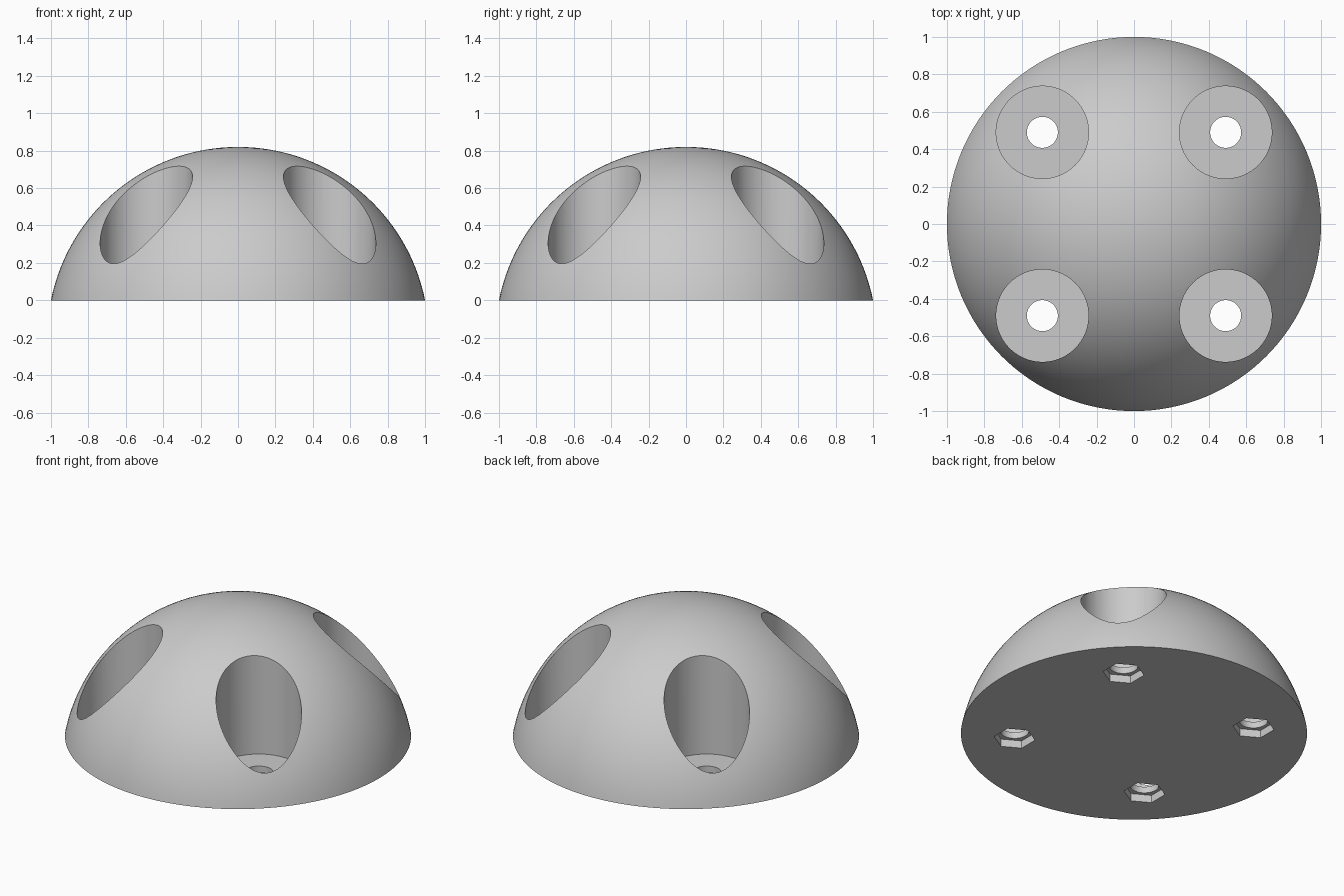
import bpy
import bmesh
from math import sin, cos, asin, pi, radians
from mathutils import Matrix

cube = bpy.data.objects.get("Cube")
if cube:
    bpy.data.objects.remove(cube, do_unlink=True)

SPHERE_R, SPHERE_Z = 1.02, -0.2
HOLE = 0.49

grey = bpy.data.materials.new("plain_grey")
grey.use_nodes = True
grey.diffuse_color = (0.6, 0.6, 0.6, 1)
grey.node_tree.nodes["Principled BSDF"].inputs["Base Color"].default_value = (0.6, 0.6, 0.6, 1)


def make_object(name, bm):
    bmesh.ops.recalc_face_normals(bm, faces=bm.faces)
    mesh = bpy.data.meshes.new(name)
    bm.to_mesh(mesh)
    bm.free()
    obj = bpy.data.objects.new(name, mesh)
    bpy.context.collection.objects.link(obj)
    mesh.materials.append(grey)
    return obj


# Dome: spherical cap profile spun around z, closed with a flat base
bm = bmesh.new()
start = asin(-SPHERE_Z / SPHERE_R)
steps = 40
profile = []
for i in range(steps + 1):
    a = start + (pi / 2 - start) * i / steps
    profile.append(bm.verts.new((SPHERE_R * cos(a), 0, SPHERE_Z + SPHERE_R * sin(a))))
edges = [bm.edges.new(pair) for pair in zip(profile, profile[1:])]
bmesh.ops.spin(bm, geom=profile + edges, cent=(0, 0, 0), axis=(0, 0, 1),
               angle=2 * pi, steps=128)
bmesh.ops.remove_doubles(bm, verts=bm.verts, dist=0.0005)
bmesh.ops.holes_fill(bm, edges=[e for e in bm.edges if e.is_boundary], sides=0)
dome = make_object("dome", bm)


def cut_prisms(name, sides, radius, low, high, turn=0):
    """Subtract one upright prism at each of the four hole positions."""
    bm = bmesh.new()
    for sx in (-1, 1):
        for sy in (-1, 1):
            place = (Matrix.Translation((sx * HOLE, sy * HOLE, (low + high) / 2))
                     @ Matrix.Rotation(turn, 4, "Z"))
            bmesh.ops.create_cone(bm, cap_ends=True, segments=sides, radius1=radius,
                                  radius2=radius, depth=high - low, matrix=place)
    cutter = make_object(name, bm)
    cutter.hide_render = True
    bpy.ops.object.select_all(action="DESELECT")
    bpy.context.view_layer.objects.active = dome
    dome.select_set(True)
    mod = dome.modifiers.new(name, "BOOLEAN")
    mod.operation = "DIFFERENCE"
    mod.solver = "EXACT"
    mod.object = cutter
    bpy.ops.object.modifier_apply(modifier=mod.name)
    bpy.data.objects.remove(cutter, do_unlink=True)


# Wide pockets from above, bolt holes through, nut recesses from below.
# Blender's cone primitive starts with a corner on the y axis.
cut_prisms("pocket_cutter", 96, 0.247, 0.088, 1.2)
cut_prisms("bolt_hole_cutter", 64, 0.083, -0.1, 0.3)
cut_prisms("nut_recess_cutter", 6, 0.12, -0.1, 0.048)

bpy.ops.object.select_all(action="DESELECT")
dome.select_set(True)
bpy.context.view_layer.objects.active = dome
bpy.ops.object.shade_smooth_by_angle(angle=radians(30))
